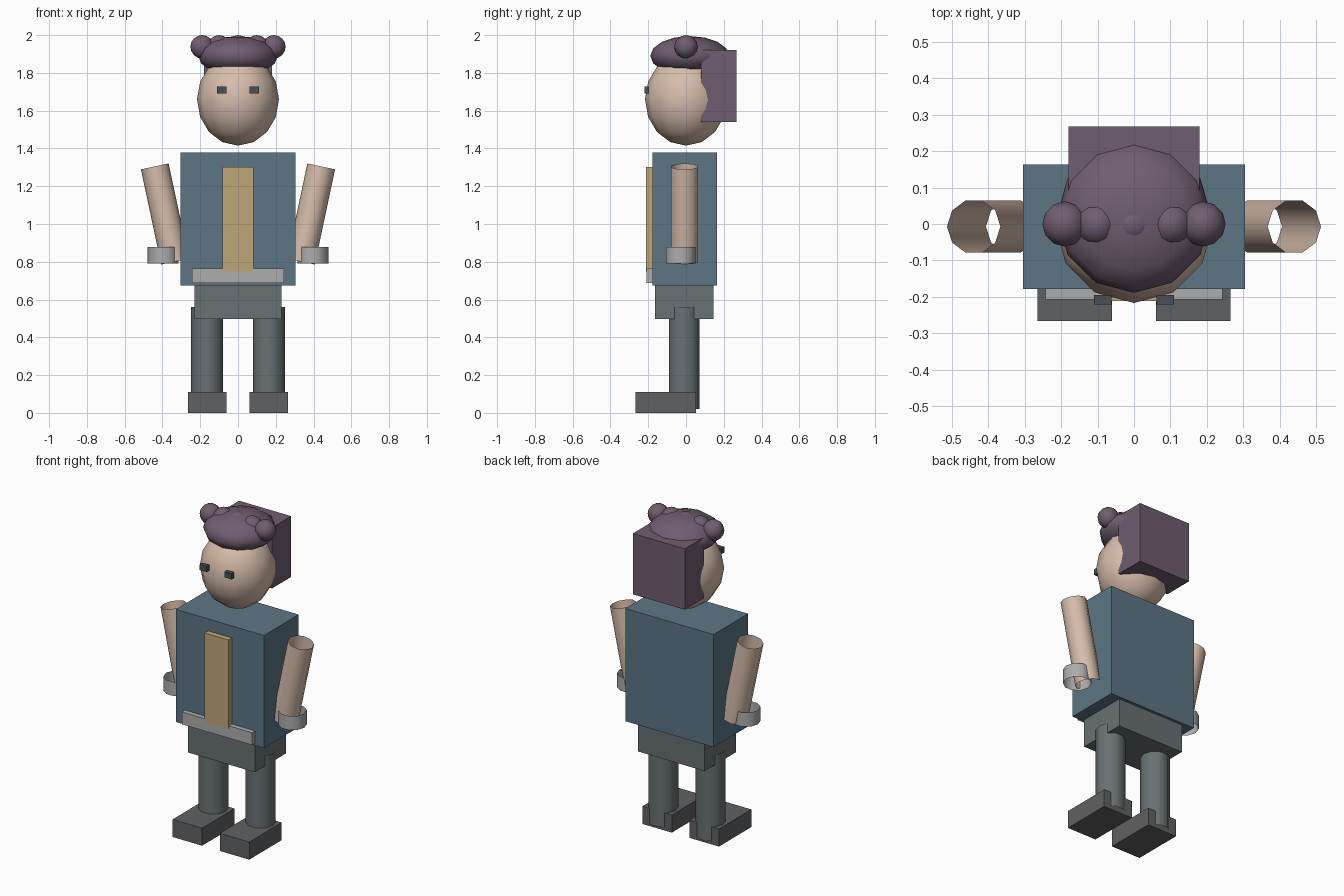
import bpy, bmesh, math
from mathutils import Matrix, Vector

if "Cube" in bpy.data.objects:
    bpy.data.objects.remove(bpy.data.objects["Cube"])


def material(name, rgb):
    m = bpy.data.materials.new(name)
    m.diffuse_color = (*rgb, 1)
    m.use_nodes = True
    m.node_tree.nodes["Principled BSDF"].inputs["Base Color"].default_value = m.diffuse_color
    return m


SKIN = material("skin", (0.68, 0.51, 0.41))
HAIR = material("hair", (0.16, 0.11, 0.16))
COAT = material("coat", (0.11, 0.18, 0.235))
TAN = material("tan", (0.52, 0.39, 0.19))
SLATE = material("slate", (0.14, 0.165, 0.17))
BOOT = material("boot", (0.115, 0.12, 0.125))
SILVER = material("silver", (0.42, 0.42, 0.42))
DARK = material("dark", (0.07, 0.08, 0.085))


def finish(name, bm, mat, smooth=False):
    me = bpy.data.meshes.new(name)
    for f in bm.faces:
        f.smooth = smooth
    bm.to_mesh(me)
    bm.free()
    me.materials.append(mat)
    ob = bpy.data.objects.new(name, me)
    bpy.context.collection.objects.link(ob)
    return ob


def box(name, x, y, z, mat):
    """Box from (min, max) ranges."""
    bm = bmesh.new()
    size = [r[1] - r[0] for r in (x, y, z)]
    mid = Vector([(r[0] + r[1]) / 2 for r in (x, y, z)])
    bmesh.ops.create_cube(bm, size=1, matrix=Matrix.Translation(mid) @ Matrix.Diagonal((*size, 1)))
    return finish(name, bm, mat)


def ball(name, centre, radii, mat, segments=12, rings=8):
    bm = bmesh.new()
    bmesh.ops.create_uvsphere(bm, u_segments=segments, v_segments=rings, radius=1,
                              matrix=Matrix.Translation(centre) @ Matrix.Diagonal((*radii, 1)))
    return finish(name, bm, mat, True)


def tube(name, centre, radius, length, mat, tilt=0.0, sides=10):
    """Open-ended tube, tilted about the y axis."""
    bm = bmesh.new()
    rows = [[bm.verts.new((radius * math.cos(math.tau * i / sides),
                           radius * math.sin(math.tau * i / sides), z))
             for i in range(sides)] for z in (-length / 2, length / 2)]
    for i in range(sides):
        j = (i + 1) % sides
        bm.faces.new((rows[0][i], rows[0][j], rows[1][j], rows[1][i]))
    bm.transform(Matrix.Translation(centre) @ Matrix.Rotation(tilt, 4, 'Y'))
    return finish(name, bm, mat, True)


# Body
box("torso", (-0.305, 0.305), (-0.178, 0.164), (0.674, 1.378), COAT)
box("hips", (-0.231, 0.231), (-0.164, 0.146), (0.498, 0.69), SLATE)
box("belt", (-0.243, 0.243), (-0.208, -0.16), (0.688, 0.765), SILVER)
box("chest_panel", (-0.083, 0.083), (-0.212, -0.17), (0.748, 1.303), TAN)

# Head and hair
ball("head", (0, 0, 1.66), (0.217, 0.217, 0.245), SKIN)
ball("hair_cap", (0, 0.02, 1.89), (0.211, 0.209, 0.105), HAIR)
box("hair_back", (-0.18, 0.18), (0.08, 0.268), (1.54, 1.92), HAIR)
for i, x in enumerate((-0.19, -0.1, 0, 0.1, 0.19)):
    ball(f"hair_curl_{i + 1}", (x, 0, 1.938), (0.062, 0.062, 0.062), HAIR)

# Paired parts
for side, s in (("left", 1), ("right", -1)):
    def span(a, b):
        return tuple(sorted((s * a, s * b)))
    box(f"eye_{side}", span(0.062, 0.11), (-0.221, -0.195), (1.692, 1.728), DARK)
    tube(f"arm_{side}", (s * 0.387, -0.007, 1.053), 0.075, 0.515, SKIN, s * math.radians(12))
    tube(f"cuff_{side}", (s * 0.397, -0.028, 0.834), 0.081, 0.088, SILVER)
    tube(f"leg_{side}", (s * 0.164, -0.01, 0.29), 0.085, 0.54, SLATE)
    box(f"boot_{side}", span(0.061, 0.265), (-0.267, 0.053), (0, 0.11), BOOT)
